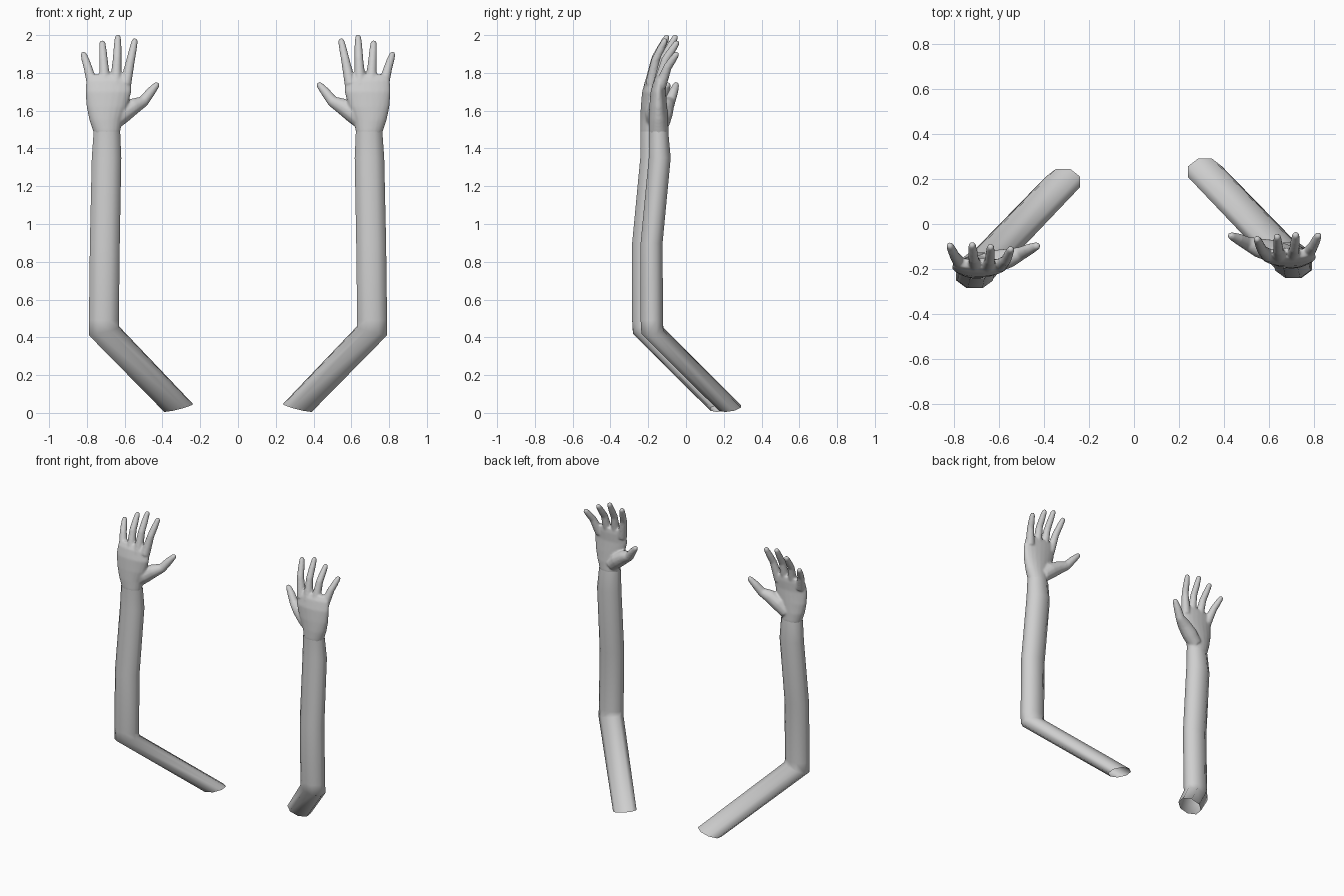
import bpy, bmesh, math
from mathutils import Vector

if "Cube" in bpy.data.objects:
    bpy.data.objects.remove(bpy.data.objects["Cube"])

grey = bpy.data.materials.new("plain grey")
grey.diffuse_color = (0.62, 0.62, 0.62, 1)
grey.use_nodes = True
grey.node_tree.nodes["Principled BSDF"].inputs["Base Color"].default_value = grey.diffuse_color


def oval(cx, cy, cz, rx, ry, n, tilt_x=0.0, tilt_y=0.0):
    """Ring of n points whose flat sides reach rx and ry."""
    k = 1 / math.cos(math.pi / n)
    pts = []
    for i in range(n):
        a = 2 * math.pi * (i + 0.5) / n
        dx, dy = rx * k * math.cos(a), ry * k * math.sin(a)
        pts.append(Vector((cx + dx, cy + dy, cz + tilt_x * dx + tilt_y * dy)))
    return pts


def loft(bm, rings, caps):
    """Skin a list of rings with quads."""
    loops = [[bm.verts.new(p) for p in r] for r in rings]
    n = len(loops[0])
    for a, b in zip(loops, loops[1:]):
        for i in range(n):
            j = (i + 1) % n
            bm.faces.new((a[i], a[j], b[j], b[i]))
    if caps:
        bm.faces.new(loops[0][::-1])
        bm.faces.new(loops[-1])


def digit(bm, path, radii, n=12):
    """Tapered round tube with a rounded tip along a path."""
    p = [Vector(q) for q in path]
    end = (p[-1] - p[-2]).normalized()
    r = list(radii)
    p += [p[-1] + end * r[-1] * 0.6, p[-1] + end * r[-1] * 0.9]
    r += [r[-1] * 0.78, r[-1] * 0.4]
    rings = []
    for i, c in enumerate(p):
        d = (p[min(i + 1, len(p) - 1)] - p[max(i - 1, 0)]).normalized()
        u = d.cross(Vector((0, 1, 0))).normalized()
        v = u.cross(d)
        rings.append([c + r[i] * (u * math.cos(2 * math.pi * k / n) + v * math.sin(2 * math.pi * k / n))
                      for k in range(n)])
    loft(bm, rings, True)


def finish(bm, name, side, shift):
    """Mirror to the wanted side and make the object."""
    for v in bm.verts:
        v.co.x *= side
        v.co.y += shift
    bmesh.ops.recalc_face_normals(bm, faces=bm.faces)
    me = bpy.data.meshes.new(name)
    bm.to_mesh(me)
    bm.free()
    me.materials.append(grey)
    ob = bpy.data.objects.new(name, me)
    bpy.context.collection.objects.link(ob)
    return ob


def build_arm(name, side, shift):
    # open-ended sleeve-like arm: shoulder end, elbow, forearm, wrist
    bm = bmesh.new()
    loft(bm, [
        oval(0.315, 0.232, 0.027, 0.075, 0.058, 8, -0.25, 0.14),
        oval(0.710, -0.178, 0.435, 0.080, 0.058, 8, -0.25, 0.14),
        oval(0.710, -0.181, 0.490, 0.079, 0.059, 8),
        oval(0.705, -0.182, 0.900, 0.079, 0.058, 8),
        oval(0.696, -0.139, 1.350, 0.078, 0.058, 8),
        oval(0.694, -0.145, 1.490, 0.070, 0.051, 8),
    ], False)
    arm = finish(bm, name + "_arm", side, shift)
    bpy.context.view_layer.objects.active = arm
    arm.select_set(True)
    bpy.ops.object.shade_smooth_by_angle(angle=math.radians(65))
    arm.select_set(False)

    # palm
    bm = bmesh.new()
    loft(bm, [oval(*row, 20) for row in (
        (0.694, -0.145, 1.455, 0.062, 0.044),
        (0.695, -0.145, 1.490, 0.071, 0.052),
        (0.700, -0.146, 1.550, 0.086, 0.051),
        (0.694, -0.147, 1.620, 0.107, 0.047),
        (0.686, -0.147, 1.700, 0.121, 0.040),
        (0.684, -0.138, 1.760, 0.119, 0.033),
        (0.684, -0.130, 1.790, 0.105, 0.022),
    )], True)
    # fingers: base, middle and tip points
    for base, mid, tip in (
        ((0.595, -0.140, 1.74), (0.568, -0.115, 1.87), (0.547, -0.068, 1.968)),
        ((0.647, -0.145, 1.74), (0.640, -0.115, 1.88), (0.636, -0.058, 1.987)),
        ((0.704, -0.143, 1.74), (0.712, -0.108, 1.87), (0.718, -0.050, 1.957)),
        ((0.768, -0.135, 1.73), (0.795, -0.098, 1.83), (0.817, -0.052, 1.897)),
    ):
        base, mid, tip = Vector(base), Vector(mid), Vector(tip)
        digit(bm, [base, base.lerp(mid, 0.5), mid, mid.lerp(tip, 0.55), tip],
              [0.031, 0.027, 0.023, 0.021, 0.017])
    # thumb
    digit(bm, [(0.665, -0.130, 1.535), (0.610, -0.120, 1.585), (0.550, -0.105, 1.625),
               (0.500, -0.085, 1.650), (0.462, -0.066, 1.700), (0.432, -0.053, 1.735)],
          [0.045, 0.051, 0.043, 0.030, 0.025, 0.018])
    hand = finish(bm, name + "_hand", side, shift)
    # blend palm and digits into one smooth skin
    remesh = hand.modifiers.new("blend", 'REMESH')
    remesh.mode = 'VOXEL'
    remesh.voxel_size = 0.006
    remesh.use_smooth_shade = True
    smooth = hand.modifiers.new("soften", 'SMOOTH')
    smooth.factor = 0.5
    smooth.iterations = 8


build_arm("right", 1, 0.0)
build_arm("left", -1, -0.045)
